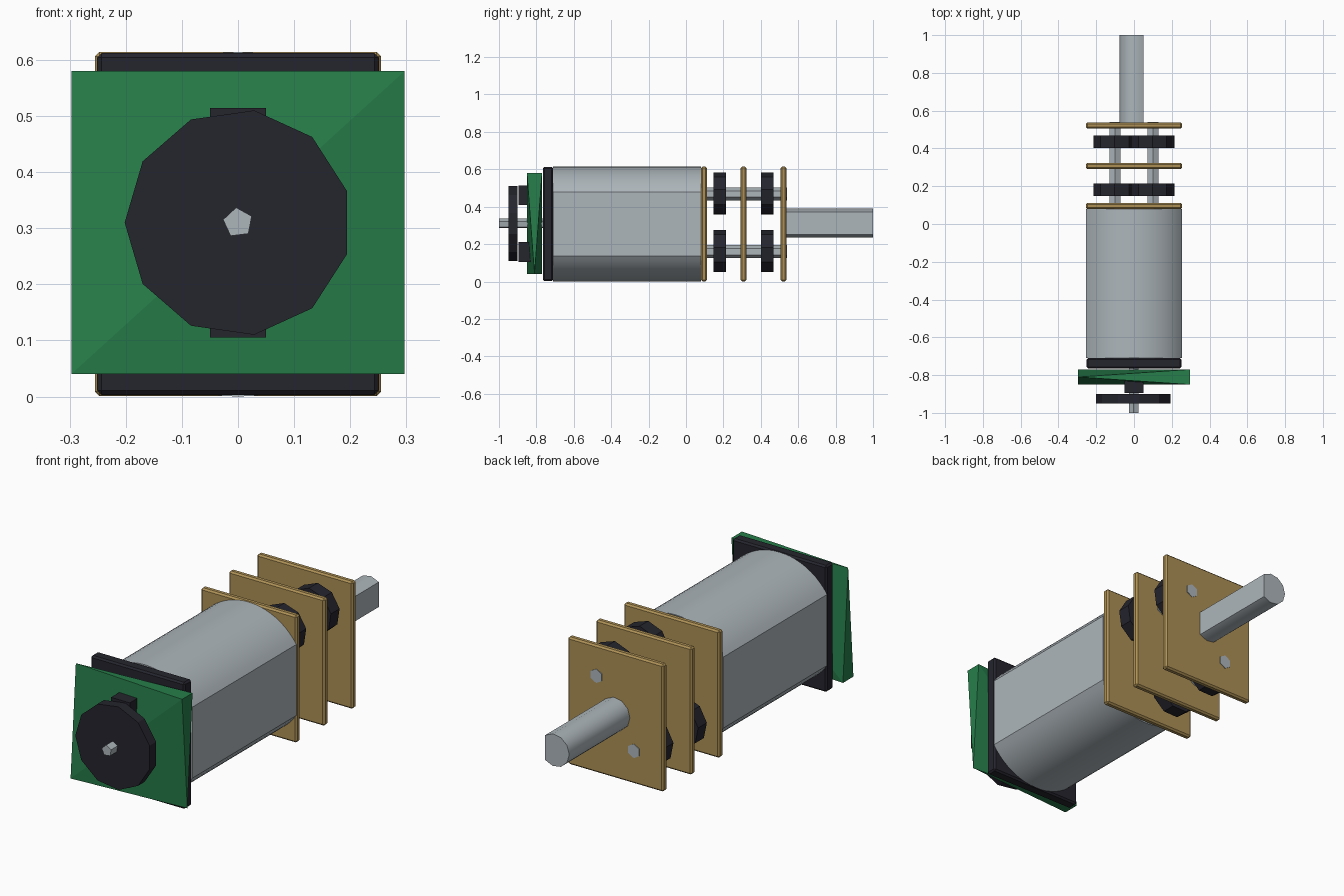
import bpy, bmesh, math
from mathutils import Vector

if "Cube" in bpy.data.objects:
    bpy.data.objects.remove(bpy.data.objects["Cube"])

CZ = 0.307  # height of the motor axis


def material(name, rgb):
    m = bpy.data.materials.new(name)
    m.diffuse_color = (*rgb, 1)
    m.use_nodes = True
    m.node_tree.nodes["Principled BSDF"].inputs["Base Color"].default_value = m.diffuse_color
    return m


SILVER = material("silver metal", (0.42, 0.47, 0.50))
BRASS = material("brass", (0.42, 0.28, 0.09))
BLACK = material("black plastic", (0.018, 0.018, 0.027))
GREEN = material("green board", (0.02, 0.21, 0.07))


def finish(bm, name, mat, smooth=None):
    bmesh.ops.recalc_face_normals(bm, faces=bm.faces)
    mesh = bpy.data.meshes.new(name)
    bm.to_mesh(mesh)
    bm.free()
    mesh.materials.append(mat)
    obj = bpy.data.objects.new(name, mesh)
    bpy.context.collection.objects.link(obj)
    if smooth:
        bpy.context.view_layer.objects.active = obj
        obj.select_set(True)
        bpy.ops.object.shade_smooth_by_angle(angle=math.radians(smooth))
        obj.select_set(False)
    return obj


def prism(name, profile, y0, y1, mat, smooth=None):
    """Extrude an (x, z) outline along y."""
    bm = bmesh.new()
    face = bm.faces.new([bm.verts.new((x, y0, z)) for x, z in profile])
    ext = bmesh.ops.extrude_face_region(bm, geom=[face])
    moved = [v for v in ext["geom"] if isinstance(v, bmesh.types.BMVert)]
    bmesh.ops.translate(bm, verts=moved, vec=(0, y1 - y0, 0))
    return finish(bm, name, mat, smooth)


def ring(cx, cz, r, n, start=0.0):
    return [(cx + r * math.cos(start + math.tau * i / n),
             cz + r * math.sin(start + math.tau * i / n)) for i in range(n)]


def box(name, x, y0, y1, z0, z1, mat, bevel=0):
    obj = prism(name, [(-x, z0), (x, z0), (x, z1), (-x, z1)], y0, y1, mat)
    if bevel:
        mod = obj.modifiers.new("edge", 'BEVEL')
        mod.width = bevel
        mod.segments = 1
    return obj


# Motor can: round top and bottom with flat sides
side = math.acos(0.255 / 0.307)
arc = [side + (math.pi - 2 * side) * i / 20 for i in range(21)]
arc += [a + math.pi for a in arc]
prism("motor_can", [(0.307 * math.cos(a), CZ + 0.307 * math.sin(a)) for a in arc],
      -0.71, 0.08, SILVER, 20)

# Rear end cap
box("end_cap", 0.251, -0.765, -0.71, 0.003, 0.612, BLACK, 0.008)

# Circuit board: two opposite corners taper to a point
bm = bmesh.new()
X, LO, HI = 0.297, 0.04, 0.58
for p in [(-X, -0.81, HI), (X, -0.81, LO), (X, -0.85, HI), (X, -0.77, HI),
          (-X, -0.85, LO), (-X, -0.77, LO)]:
    bm.verts.new(Vector(p))
bmesh.ops.convex_hull(bm, input=bm.verts)
finish(bm, "circuit_board", GREEN)

# Sensor blocks above and below the rear shaft
box("upper_sensor", 0.05, -0.895, -0.83, 0.41, 0.514, BLACK)
box("lower_sensor", 0.05, -0.895, -0.83, 0.105, 0.21, BLACK)

# Rear shaft and encoder disc
prism("rear_shaft", ring(0, 0.31, 0.027, 5, math.radians(97)), -1.0, -0.75, SILVER)
prism("encoder_disc", ring(0, 0.31, 0.202, 11, math.pi), -0.95, -0.90, BLACK)

# Gearbox plates
for i, y in enumerate((0.08, 0.292, 0.506)):
    box(f"gearbox_plate_{i + 1}", 0.255, y, y + 0.032, 0.001, 0.614, BRASS, 0.008)

# Diagonal gear pins, each carrying two gears
for label, cx, cz in (("upper", 0.1, 0.468), ("lower", -0.1, 0.16)):
    prism(label + "_pin", ring(cx, cz, 0.034, 6, math.pi / 6), 0.1, 0.541, SILVER)
    for i, y in enumerate((0.148, 0.402)):
        prism(f"{label}_gear_{i + 1}", ring(cx, cz, 0.116, 9, 0.2), y, y + 0.066, BLACK)

# Output shaft with a flat on one side
half = math.acos(0.05 / 0.078)
turn = math.tau - 2 * half
prism("output_shaft", [(0.078 * math.cos(half + turn * i / 8),
                        0.312 + 0.078 * math.sin(half + turn * i / 8)) for i in range(9)],
      0.52, 1.0, SILVER, 40)
